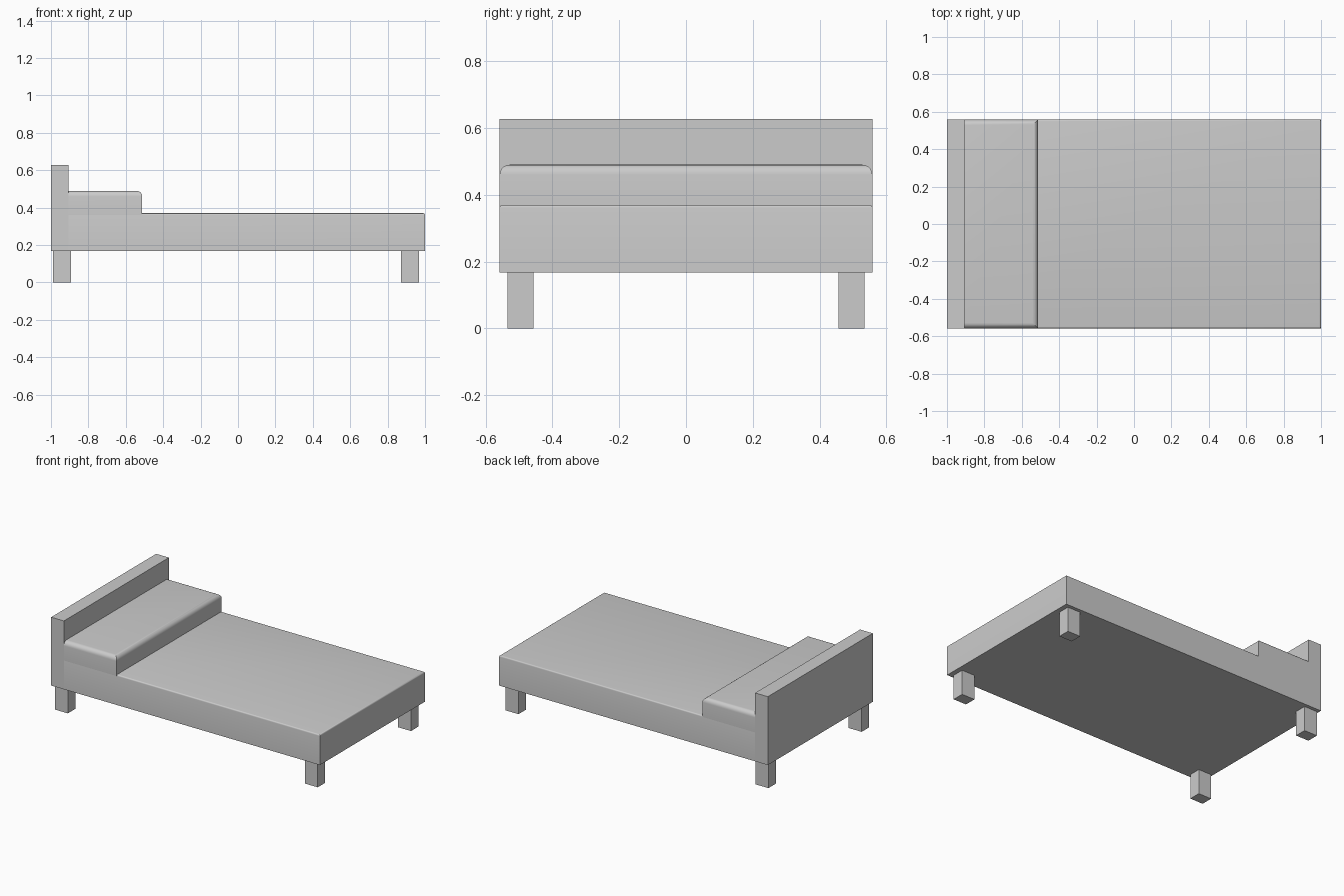
import bpy, bmesh
from mathutils import Vector

if "Cube" in bpy.data.objects:
    bpy.data.objects.remove(bpy.data.objects["Cube"])


def box(name, x, y, z, bevel=0.0, sides=(), segments=6):
    """Box from ranges; rounds the top edges facing the given directions."""
    bm = bmesh.new()
    bmesh.ops.create_cube(bm, size=1)
    for v in bm.verts:
        v.co = Vector([lo + (c + 0.5) * (hi - lo)
                       for c, (lo, hi) in zip(v.co, (x, y, z))])
    bm.normal_update()
    if bevel:
        edges = []
        for e in bm.edges:
            normals = [f.normal for f in e.link_faces]
            if any(n.z > 0.9 for n in normals) and any(
                    n.dot(Vector(s)) > 0.9 for n in normals for s in sides):
                edges.append(e)
        bmesh.ops.bevel(bm, geom=edges, offset=bevel, segments=segments,
                        profile=0.5, affect='EDGES', clamp_overlap=True)
    mesh = bpy.data.meshes.new(name)
    bm.to_mesh(mesh)
    bm.free()
    obj = bpy.data.objects.new(name, mesh)
    bpy.context.collection.objects.link(obj)
    if bevel:
        bpy.ops.object.select_all(action='DESELECT')
        obj.select_set(True)
        bpy.context.view_layer.objects.active = obj
        bpy.ops.object.shade_smooth_by_angle()
    return obj


W = 0.558          # half width
BOTTOM = 0.167     # underside of the frame
TOP = 0.37         # mattress top
HEAD = -0.905      # front of the headboard
OPEN_SIDES = ((1, 0, 0), (0, 1, 0), (0, -1, 0))

# Headboard
box("headboard", (-1, HEAD), (-W, W), (BOTTOM, 0.627))

# Base and mattress share one flush side, softened along the top
box("mattress_base", (HEAD, 1), (-W, W), (BOTTOM, TOP), 0.009, OPEN_SIDES, 4)

# Full-width pillow with rounded top edges
box("pillow", (HEAD, -0.512), (-W, W), (TOP - 0.009, 0.49), 0.03, OPEN_SIDES)

# Four square legs
for end, x in (("head", (-0.988, -0.892)), ("foot", (0.872, 0.968))):
    for side, y in (("right", (-0.535, -0.456)), ("left", (0.456, 0.535))):
        box(f"{end}_{side}_leg", x, y, (0, BOTTOM))
